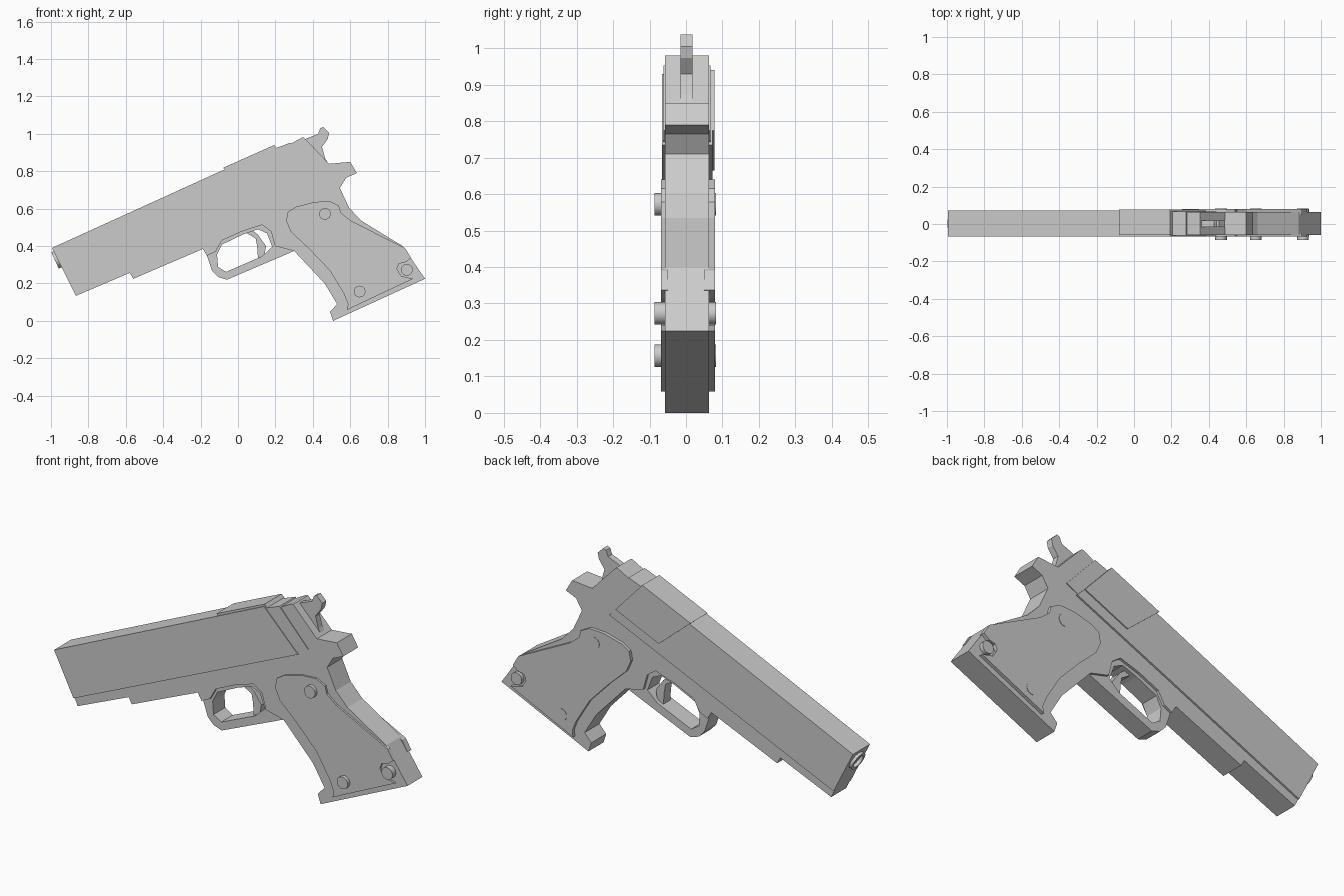
import bpy, bmesh, math
from mathutils import Vector, Matrix

cube = bpy.data.objects.get("Cube")
if cube:
    bpy.data.objects.remove(cube, do_unlink=True)

grey = bpy.data.materials.new("plain_grey")
grey.use_nodes = True
colour = (0.6, 0.6, 0.6, 1)
grey.diffuse_color = colour
grey.node_tree.nodes["Principled BSDF"].inputs["Base Color"].default_value = colour


def finish(name, bm):
    """Turn a bmesh into a named grey object."""
    bmesh.ops.recalc_face_normals(bm, faces=bm.faces)
    mesh = bpy.data.meshes.new(name)
    bm.to_mesh(mesh)
    bm.free()
    mesh.materials.append(grey)
    ob = bpy.data.objects.new(name, mesh)
    bpy.context.collection.objects.link(ob)
    return ob


def plate(name, y0, y1, *loops):
    """Extrude an x-z outline (further loops are holes) from y0 to y1."""
    bm = bmesh.new()
    for loop in loops:
        vs = [bm.verts.new((x, y0, z)) for x, z in loop]
        for a, b in zip(vs, vs[1:] + vs[:1]):
            bm.edges.new((a, b))
    bmesh.ops.triangle_fill(bm, edges=bm.edges[:], use_beauty=True, normal=(0, -1, 0))
    bmesh.ops.dissolve_limit(bm, angle_limit=0.001, verts=[], edges=bm.edges[:])
    out = bmesh.ops.extrude_face_region(bm, geom=bm.faces[:], use_keep_orig=True)
    moved = [g for g in out["geom"] if isinstance(g, bmesh.types.BMVert)]
    bmesh.ops.translate(bm, verts=moved, vec=(0, y1 - y0, 0))
    return finish(name, bm)


def rod(name, start, end, radius, bore=0):
    """Cylinder between two points, with an optional blind bore at the end."""
    start, end = Vector(start), Vector(end)
    axis = end - start
    turn = axis.to_track_quat('Z', 'Y').to_matrix().to_4x4()
    bm = bmesh.new()
    bmesh.ops.create_cone(bm, cap_ends=True, segments=24, radius1=radius, radius2=radius,
                          depth=axis.length,
                          matrix=Matrix.Translation((start + end) / 2) @ turn)
    if bore:
        cap = max(bm.faces, key=lambda f: f.calc_center_median().dot(axis))
        bmesh.ops.inset_region(bm, faces=[cap], thickness=radius - bore)
        tube = bmesh.ops.extrude_face_region(bm, geom=[cap])
        inner = [g for g in tube["geom"] if isinstance(g, bmesh.types.BMVert)]
        bmesh.ops.translate(bm, verts=inner, vec=-axis * 0.8)
        if cap.is_valid:
            bm.faces.remove(cap)
    ob = finish(name, bm)
    bpy.ops.object.select_all(action='DESELECT')
    ob.select_set(True)
    bpy.context.view_layer.objects.active = ob
    bpy.ops.object.shade_smooth_by_angle(angle=math.radians(30))


# Trigger guard recess shared by the frame and the guard
recess = [(-.166, .348), (-.12, .37), (-.086, .43), (.02, .478),
          (.128, .513), (.176, .48), (.198, .40), (.30, .374)]

# Frame with grip core and rear tang
plate("frame", -.058, .063,
      [(-.885, .172), (-.866, .134), (-.578, .257), (-.56, .225), (-.187, .385)] + recess +
      [(.465, .198), (.53, .09), (.492, .048), (.508, 0), (1, .225), (.88, .40),
       (.66, .535), (.594, .604), (.545, .71), (.578, .765), (.636, .79), (.60, .85),
       (.487, .84), (.353, .98), (.342, .98), (.278, .945), (.1, .84), (-.8, .3)])

# Slide, its stepped rear and the raised side plate
plate("slide", -.066, .072,
      [(-.995, .39), (.193, .93), (.385, .735), (-.885, .172)])
plate("slide_rear_step", -.062, .067,
      [(.17, .91), (.22, .93), (.278, .952), (.44, .775), (.36, .735)])
plate("raised_plate", -.06, .078,
      [(-.08, .818), (.193, .94), (.345, .775), (.10, .665)])

# Barrel tip along the slide axis
rod("barrel", (-.88, .003, .368), (-.978, .003, .323), .048, bore=.034)

# Hammer
plate("hammer", -.015, .018,
      [(.353, .97), (.428, 1.0), (.44, 1.03), (.455, 1.037), (.487, 1.005),
       (.48, .973), (.449, .93), (.465, .872), (.487, .83), (.42, .85)])

# Trigger guard ring and trigger
plate("trigger_guard", -.045, .05,
      recess + [(.24, .348), (-.06, .22), (-.107, .235), (-.14, .27)],
      [(-.112, .355), (-.086, .408), (.027, .462), (.107, .49), (.155, .468),
       (.183, .396), (.128, .345), (-.064, .262), (-.107, .289)])
plate("trigger", -.025, .03,
      [(.03, .48), (.095, .44), (.102, .40), (.107, .335), (.14, .345),
       (.15, .40), (.107, .46), (.07, .49)])

# Grip panels on both sides, notched around the rear pin
panel = [(.283, .476), (.257, .535), (.267, .583), (.31, .61), (.41, .636), (.49, .64),
         (.54, .615), (.55, .578), (.604, .535), (.893, .39), (.925, .337), (.898, .315),
         (.86, .305), (.85, .278), (.872, .24), (.936, .225), (.583, .059), (.588, .09),
         (.567, .144), (.49, .27), (.38, .385)]
for side, y0, y1 in (("right", -.068, -.05), ("left", .05, .08)):
    plate(side + "_grip_panel", y0, y1, panel)

# Pins through the grip
for name, x, z in (("upper", .465, .572), ("lower", .65, .157), ("rear", .903, .273)):
    rod(name + "_grip_pin", (x, -.086, z), (x, .082, z), .031)
